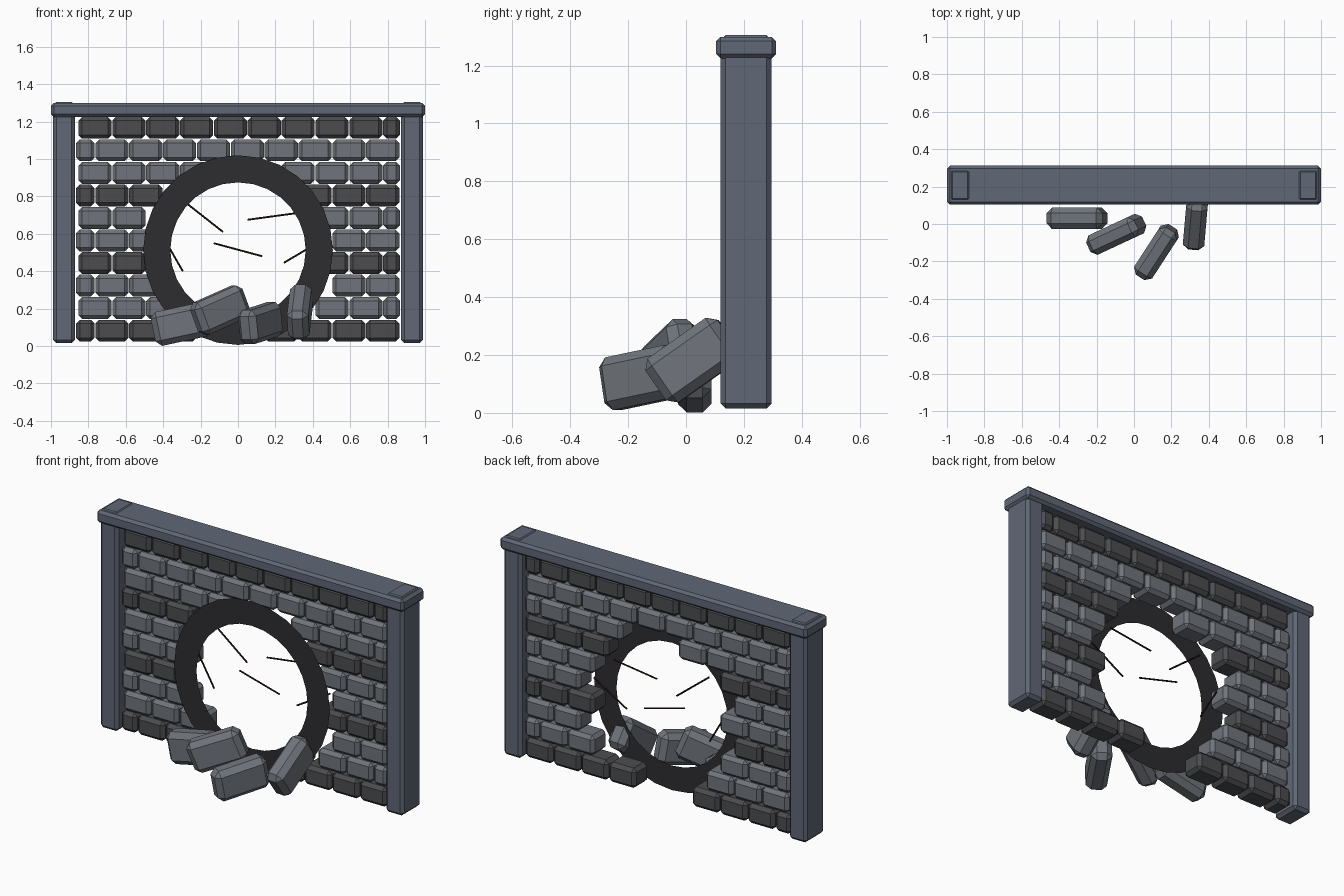
import bpy, bmesh
from math import radians, hypot
from mathutils import Vector, Matrix, Euler

if "Cube" in bpy.data.objects:
    bpy.data.objects.remove(bpy.data.objects["Cube"])


def material(name, rgb):
    m = bpy.data.materials.new(name)
    m.diffuse_color = (*rgb, 1)
    m.use_nodes = True
    m.node_tree.nodes["Principled BSDF"].inputs["Base Color"].default_value = m.diffuse_color
    return m


FRAME = material("slate_frame", (0.115, 0.135, 0.18))
LIGHT = material("light_stone", (0.16, 0.175, 0.2))
DARK = material("dark_stone", (0.072, 0.073, 0.08))
SOOT = material("soot", (0.026, 0.025, 0.028))
TWIG = material("twig_brown", (0.03, 0.012, 0.008))


def add_box(bm, center, size, bevel, rot=(0, 0, 0)):
    """Add one chamfered block to bm."""
    part = bmesh.new()
    bmesh.ops.create_cube(part, size=1)
    bmesh.ops.scale(part, vec=size, verts=part.verts)
    bmesh.ops.bevel(part, geom=part.edges[:], offset=bevel, segments=1,
                    affect='EDGES', profile=0.5)
    turn = Euler([radians(a) for a in rot]).to_matrix().to_4x4()
    part.transform(Matrix.Translation(center) @ turn)
    tmp = bpy.data.meshes.new("tmp")
    part.to_mesh(tmp)
    part.free()
    bm.from_mesh(tmp)
    bpy.data.meshes.remove(tmp)


def finish(name, bm, mat):
    me = bpy.data.meshes.new(name)
    bm.to_mesh(me)
    bm.free()
    me.materials.append(mat)
    ob = bpy.data.objects.new(name, me)
    bpy.context.collection.objects.link(ob)
    return ob


def box(name, center, size, bevel, mat, rot=(0, 0, 0)):
    bm = bmesh.new()
    add_box(bm, center, size, bevel, rot)
    return finish(name, bm, mat)


# Posts at both ends, running up through the cap
for side, x in (("left", -0.93), ("right", 0.93)):
    box(side + "_post", (x, 0.2075, 0.66), (0.116, 0.175, 1.29), 0.017, FRAME)

# Cap beam
box("cap_beam", (0, 0.2075, 1.262), (2.0, 0.208, 0.074), 0.015, FRAME)

# Brick courses in running bond, with bricks near the breach left out
HOLE_Z, HOLE_R = 0.513, 0.46
X0, X1, Z0 = -0.868, 0.868, 0.022
PITCH, COURSE = 0.181, 0.1205
for row in range(10):
    bm = bmesh.new()
    z = Z0 + (row + 0.5) * COURSE
    seam = -0.855 if row % 2 else -0.855 - PITCH / 2
    while seam < X1 - 0.02:
        a, b = max(seam, X0), min(seam + PITCH, X1)
        seam += PITCH
        if hypot(seam - PITCH / 2, z - HOLE_Z) < HOLE_R:
            continue
        add_box(bm, ((a + b) / 2, 0.2075, z), (b - a - 0.004, 0.135, COURSE - 0.004), 0.02)
    finish(f"brick_course_{row}", bm, LIGHT if row % 3 else DARK)

# Scorched flat ring around the breach
bm = bmesh.new()
N = 28
rings = []
for r in (0.507, 0.362):
    rings.append([bm.verts.new(Matrix.Rotation(radians(360 * i / N), 3, 'Y') @ Vector((0, 0, r))
                               + Vector((0, 0.13, HOLE_Z))) for i in range(N)])
outer, inner = rings
for i in range(N):
    j = (i + 1) % N
    bm.faces.new((outer[i], outer[j], inner[j], inner[i]))
bmesh.ops.recalc_face_normals(bm, faces=bm.faces)
finish("scorched_ring", bm, SOOT)

# Fallen blocks in front: centre and (tilt about y, turn about z)
for i, (c, tilt, turn) in enumerate([
        ((-0.305, 0.03, 0.117), -12, 0),
        ((-0.095, -0.055, 0.192), -22, 25),
        ((0.12, -0.15, 0.122), -10, 57),
        ((0.33, 0.022, 0.182), -35, 85)]):
    box(f"fallen_block_{i + 1}", c, (0.305, 0.115, 0.185), 0.03, LIGHT, (0, tilt, turn))

# Thin twigs poking across the opening, as (x, z) end points
for i, (x1, z1, x2, z2) in enumerate([
        (-0.08, 0.61, -0.29, 0.775),
        (0.05, 0.675, 0.33, 0.713),
        (-0.13, 0.55, 0.13, 0.48),
        (-0.295, 0.40, -0.41, 0.60),
        (0.245, 0.445, 0.46, 0.572)]):
    p, q = Vector((x1, 0.2, z1)), Vector((x2, 0.2, z2))
    bm = bmesh.new()
    bmesh.ops.create_cone(bm, cap_ends=True, segments=6, radius1=0.005, radius2=0.005,
                          depth=(q - p).length)
    turn = (q - p).to_track_quat('Z', 'Y').to_matrix().to_4x4()
    bm.transform(Matrix.Translation((p + q) / 2) @ turn)
    finish(f"twig_{i + 1}", bm, TWIG)
